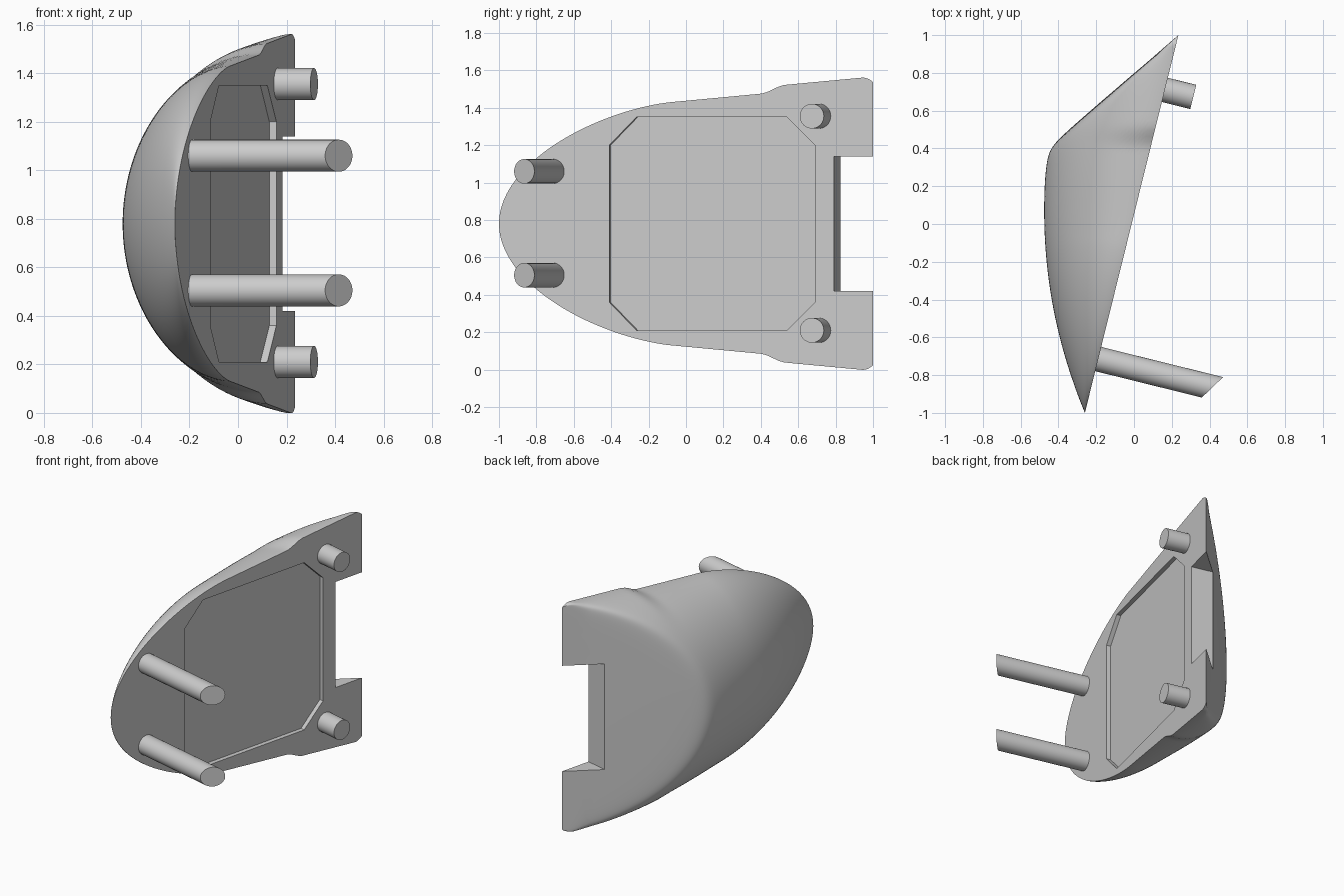
import bpy, bmesh, math
from mathutils import Matrix

if "Cube" in bpy.data.objects:
    bpy.data.objects.remove(bpy.data.objects["Cube"])

MID = 0.78                       # height of the symmetry plane
TILT = math.atan(0.2475)         # slant of the flat mounting face
CA, SA = math.cos(TILT), math.sin(TILT)
# Local frame of the mounting face: x = outward normal, y = along the face, z = up
FRAME = Matrix(((CA, SA, 0, -0.0125), (-SA, CA, 0, 0), (0, 0, 1, 0), (0, 0, 0, 1)))

grey = bpy.data.materials.new("plain_grey")
grey.diffuse_color = (0.6, 0.6, 0.6, 1)
grey.use_nodes = True
grey.node_tree.nodes["Principled BSDF"].inputs["Base Color"].default_value = grey.diffuse_color


def make_object(name, bm, matrix=None):
    if matrix:
        bm.transform(matrix)
    bmesh.ops.recalc_face_normals(bm, faces=bm.faces)
    mesh = bpy.data.meshes.new(name)
    bm.to_mesh(mesh)
    bm.free()
    mesh.materials.append(grey)
    obj = bpy.data.objects.new(name, mesh)
    bpy.context.collection.objects.link(obj)
    return obj


def select_only(obj):
    bpy.ops.object.select_all(action='DESELECT')
    obj.select_set(True)
    bpy.context.view_layer.objects.active = obj


def smoothstep(a, b, v):
    v = max(0, min(1, (v - a) / (b - a)))
    return v * v * (3 - 2 * v)


def face_x(y):                   # flat mounting face
    return -0.0125 + 0.2475 * y


def back_x(y):                   # slanted flat back
    return 0.235 + (y - 1) * 1.173


def half_height(y, t):           # outline, with a small step that fades inward
    v = min(1, (y + 1) / 0.92)
    h = 0.57 * math.sqrt(max(0, 1 - (1 - v) ** 1.7)) + 0.08 * v
    h += 0.094 * max(0, y + 0.08)
    edge = abs(math.sin(t)) ** 8
    h += 0.035 * ((1 - edge) * smoothstep(-0.2, 0.6, y) + edge * smoothstep(0.4, 0.53, y))
    return h - 0.03 * (max(0, y - 0.94) / 0.06) ** 2


def bulge_x(y, t):               # domed outer surface
    crown = -0.478 + 0.218 * (abs(y - 0.1) / 1.1) ** 2.1
    return face_x(y) - (face_x(y) - crown) * max(0, math.cos(t)) ** 1.12


def shell_point(y, t):           # dome blended into the back
    a, b = bulge_x(y, t), back_x(y)
    k = 0.06 * min(1, max(0, face_x(y) - max(a, b)) / 0.1)
    x = 0.5 * (a + b + math.sqrt((a - b) ** 2 + k * k))
    return (min(x, face_x(y)), y, MID + half_height(y, t) * math.sin(t))


def back_edge(t):                # where the dome meets the back
    lo, hi = 0.2, 1.0
    for _ in range(40):
        m = (lo + hi) / 2
        lo, hi = (m, hi) if bulge_x(m, t) > back_x(m) else (lo, m)
    return min(lo, 0.95)


# Shell: columns run from the nose, round the back edge, to the rear edge
bm = bmesh.new()
COLS, columns = 96, []
for i in range(COLS + 1):
    t = math.pi * (i / COLS - 0.5)
    yc = back_edge(t)
    w = min(0.07, (1 - yc) / 2)
    ys = [-1 + (yc - w + 1) * (j / 90) ** 1.5 for j in range(90)]
    ys += [yc - w + 2 * w * j / 10 for j in range(10)]
    ys += [yc + w + (1 - yc - w) * j / 12 for j in range(13)]
    columns.append([bm.verts.new(shell_point(y, t)) for y in ys[1:]])
nose = bm.verts.new((face_x(-1), -1, MID))
for c, d in zip(columns, columns[1:]):
    bm.faces.new((nose, d[0], c[0]))
    for j in range(len(c) - 1):
        bm.faces.new((c[j], d[j], d[j + 1], c[j + 1]))
rear = [c[-1] for c in columns[1:-1]]
bm.faces.new([nose] + columns[0] + rear + columns[-1][::-1])
shell = make_object("shell", bm)


def cut_prism(outline, n0, n1):  # subtract a prism given by (y, z) points on the face
    bm = bmesh.new()
    low, high = [[bm.verts.new((n, y / CA, z)) for y, z in outline] for n in (n0, n1)]
    bm.faces.new(low)
    bm.faces.new(high)
    for i in range(len(low)):
        k = (i + 1) % len(low)
        bm.faces.new((low[i], low[k], high[k], high[i]))
    cutter = make_object("cutter", bm, FRAME)
    cutter.hide_render = True
    select_only(shell)
    mod = shell.modifiers.new("cut", 'BOOLEAN')
    mod.operation, mod.solver, mod.object = 'DIFFERENCE', 'EXACT', cutter
    bpy.ops.object.modifier_apply(modifier=mod.name)
    bpy.data.objects.remove(cutter)


# Shallow recess with chamfered corners, and the notch in the rear edge
cut_prism([(-0.41, 0.36), (-0.265, 0.21), (0.54, 0.21), (0.69, 0.36),
           (0.69, 1.2), (0.54, 1.35), (-0.265, 1.35), (-0.41, 1.2)], -0.03, 0.1)
cut_prism([(0.79, 0.42), (1.4, 0.42), (1.4, 1.14), (0.79, 1.14)], -0.7, 0.2)
select_only(shell)
bpy.ops.object.shade_smooth_by_angle(angle=math.radians(30))


# Mounting pins, square to the face; slant skews the free end
def pin(name, y, z, length, slant=0.0, radius=0.066):
    bm = bmesh.new()
    bmesh.ops.create_cone(bm, cap_ends=True, segments=48, radius1=radius, radius2=radius,
                          depth=1, matrix=Matrix.Rotation(math.pi / 2, 4, 'Y'))
    for v in bm.verts:
        v.co.x = length + slant * v.co.y if v.co.x > 0 else -0.02
    obj = make_object(name, bm, FRAME @ Matrix.Translation((0, y / CA, z)))
    select_only(obj)
    bpy.ops.object.shade_smooth_by_angle(angle=math.radians(30))


for side, zr, zf in (("upper", 1.355, 1.06), ("lower", 0.21, 0.505)):
    pin(side + "_rear_pin", 0.71, zr, 0.155)
    pin(side + "_front_pin", -0.715, zf, 0.623, 0.63)
